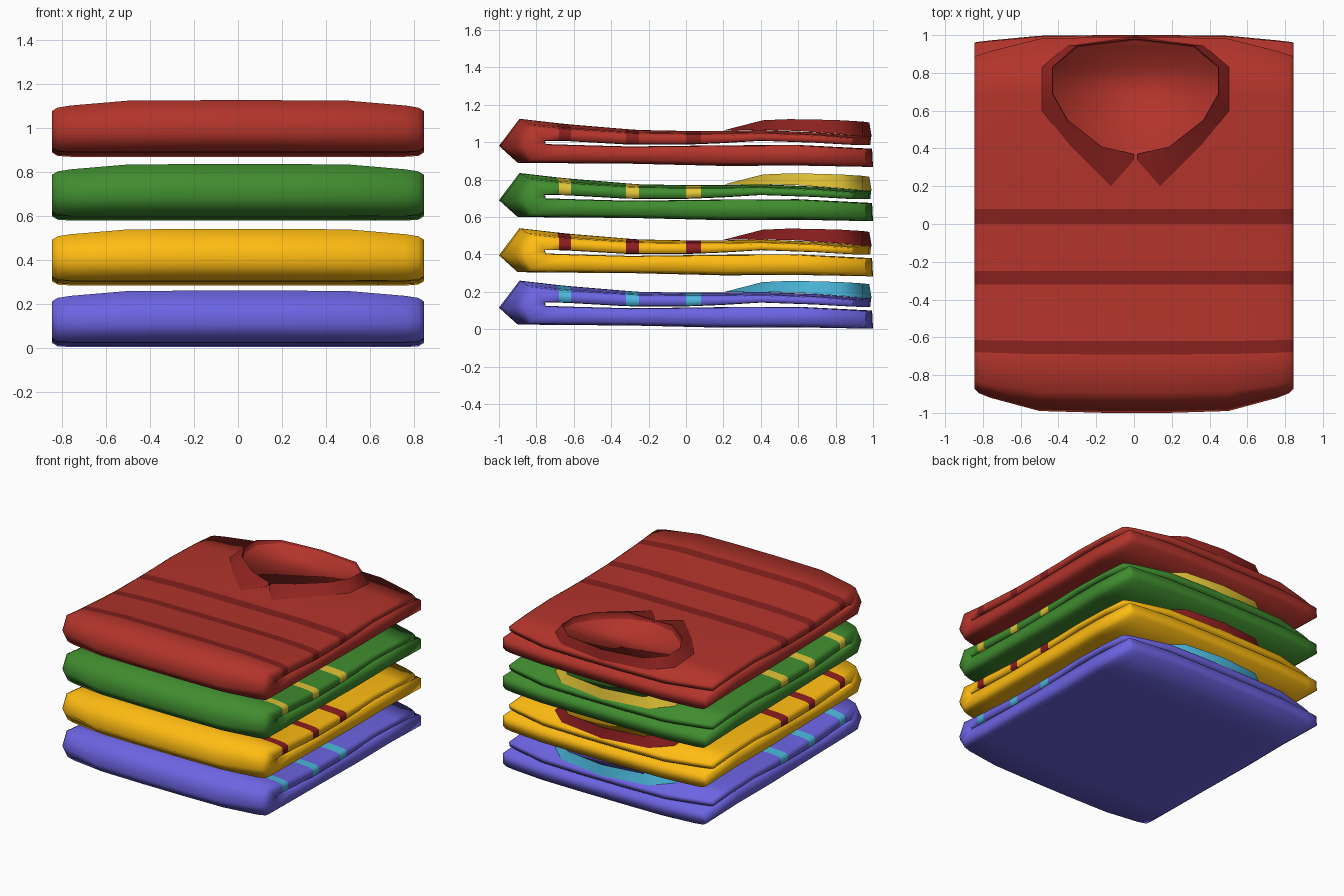
import bpy, bmesh

if "Cube" in bpy.data.objects:
    bpy.data.objects.remove(bpy.data.objects["Cube"])

# Folded cloth section, from the upper back edge round the front fold to the lower back edge
OUTER = [(.99, .165), (.7, .187), (.4, .2), (.2, .195), (.08, .195), (0, .195), (-.25, .2),
         (-.32, .205), (-.62, .23), (-.69, .237), (-.89, .26), (-1, .115),
         (-.9, .025), (-.6, .022), (-.3, .02), (.2, .008), (.6, .01), (1, .003)]
INNER = [(.985, .12), (.7, .132), (.4, .143), (.2, .13), (.08, .125), (0, .122), (-.25, .122),
         (-.32, .123), (-.62, .14), (-.69, .143), (-.78, .143), (-.77, .134),
         (-.77, .125), (-.6, .12), (-.3, .112), (.2, .118), (.6, .12), (.995, .1)]
# Stations across the width: x, edge pinch, corner rounding, top drop
STATIONS = [(-.845, .4, .11, .032), (-.82, .08, .1, .03), (-.76, 0, .08, .024), (-.5, 0, .01, .002),
            (-.15, 0, 0, 0), (.18, 0, 0, 0),
            (.5, 0, .01, .002), (.76, 0, .08, .024), (.82, .08, .1, .03), (.845, .4, .11, .032)]
STRIPES = {4, 6, 8}

# Right half of the collar: turned-over rim and outer hem
RIM = [(.008, .37, .225), (.18, .41, .252), (.36, .55, .258), (.44, .69, .256),
       (.44, .83, .252), (.31, .945, .245), (0, .98, .24)]
HEM = [(.008, .34, .205), (.13, .2, .198), (.35, .42, .2), (.495, .6, .195),
       (.495, .83, .178), (.36, .945, .168), (0, .993, .163)]


def material(name, rgb):
    m = bpy.data.materials.new(name)
    m.diffuse_color = (*[((c / 255 + .055) / 1.055) ** 2.4 for c in rgb], 1)
    m.use_nodes = True
    m.node_tree.nodes["Principled BSDF"].inputs["Base Color"].default_value = m.diffuse_color
    return m


def finish(bm, name, mats, z, angle):
    me = bpy.data.meshes.new(name)
    bm.to_mesh(me)
    bm.free()
    ob = bpy.data.objects.new(name, me)
    bpy.context.collection.objects.link(ob)
    for m in mats:
        me.materials.append(m)
    ob.location.z = z
    bpy.ops.object.select_all(action='DESELECT')
    ob.select_set(True)
    bpy.context.view_layer.objects.active = ob
    bpy.ops.object.shade_smooth_by_angle(angle=angle)
    return ob


def folded_body(name, mats, z):
    bm = bmesh.new()
    n = len(OUTER)
    rows = []
    for x, pinch, corner, drop in STATIONS:
        out, inn = [], []
        for o, i in zip(OUTER, INNER):
            mid = [(a + b) / 2 for a, b in zip(o, i)]
            for p, store, t in ((o, out, pinch), (i, inn, pinch * .2)):
                y, h = [a + (m - a) * t for a, m in zip(p, mid)]
                h -= drop * max(0, (h - .14) / .12)
                k = corner * (.35 if y > 0 and h < .11 else 1)
                store.append(bm.verts.new((x, y * (1 - k * abs(y) ** 5), h)))
        rows.append((out, inn))
    for a, b in zip(rows, rows[1:]):
        for side in (0, 1):
            for i in range(n - 1):
                f = bm.faces.new((a[side][i], a[side][i + 1], b[side][i + 1], b[side][i]))
                f.material_index = int(i in STRIPES)
        for i in (0, n - 1):                       # back hems
            bm.faces.new((a[0][i], a[1][i], b[1][i], b[0][i]))
    for out, inn in (rows[0], rows[-1]):           # side edges
        for i in range(n - 1):
            f = bm.faces.new((out[i], out[i + 1], inn[i + 1], inn[i]))
            f.material_index = int(i in STRIPES)
    bmesh.ops.recalc_face_normals(bm, faces=bm.faces)
    return finish(bm, name, mats, z, 1.8)


def collar(name, mats, z):
    def ring(pts):
        return [(x + .008, y, h) for x, y, h in pts] + \
               [(-x + .008, y, h) for x, y, h in reversed(pts[:-1])]
    base = [(x * .99, y - .01 * (y > .9), .203 + .03 * ((y - .37) / .61) ** 3) for x, y, h in RIM]
    bm = bmesh.new()
    loops = [[bm.verts.new(p) for p in ring(r)] for r in (HEM, RIM, base)]
    for a, b in zip(loops, loops[1:]):
        for i in range(len(a) - 1):
            bm.faces.new((a[i], a[i + 1], b[i + 1], b[i]))
    c = loops[2]                                   # cloth seen inside the neck
    for i in range(6):
        vs = [c[i], c[i + 1], c[11 - i], c[12 - i]]
        bm.faces.new(vs if i < 5 else [c[5], c[6], c[7]]).material_index = 1
    bm.normal_update()
    return finish(bm, name, mats, z, 1.7)


# Stack of four shirts: name, height, cloth, stripes, collar
SHIRTS = [("blue", 0, (108, 100, 226), (75, 185, 220), (75, 185, 220)),
          ("yellow", .28, (255, 188, 18), (140, 30, 32), (140, 30, 32)),
          ("green", .575, (64, 140, 47), (228, 196, 55), (228, 196, 55)),
          ("red", .865, (178, 52, 43), (132, 32, 29), (145, 36, 32))]
for name, z, cloth, stripe, neck in SHIRTS:
    fabric = material(name + "_cloth", cloth)
    folded_body(name + "_shirt_body", [fabric, material(name + "_stripe", stripe)], z)
    collar(name + "_shirt_collar", [material(name + "_collar", neck), fabric], z)
